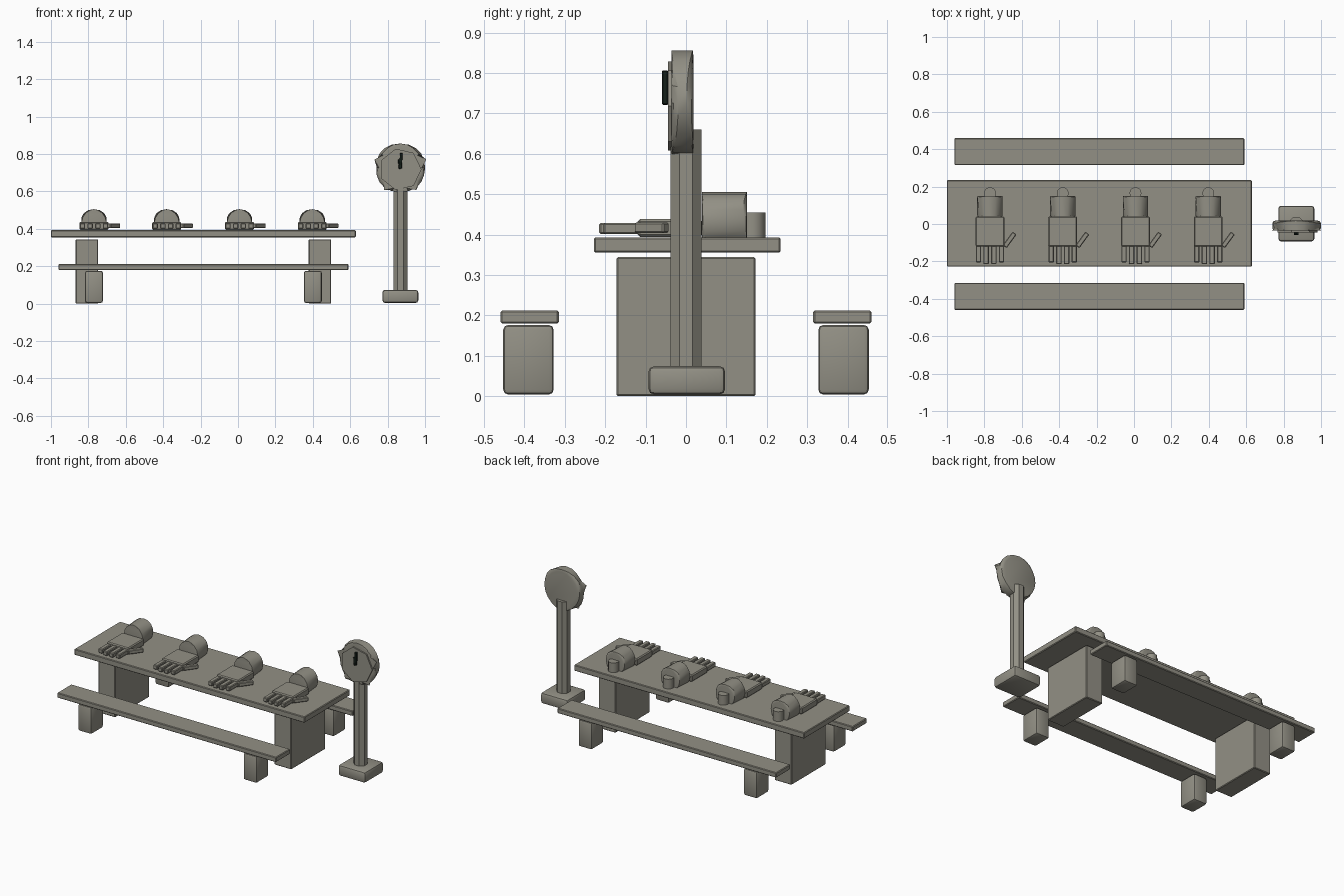
import bpy, bmesh, math
from mathutils import Matrix, Vector

default = bpy.data.objects.get("Cube")
if default:
    bpy.data.objects.remove(default, do_unlink=True)


def make_material(name, rgb):
    mat = bpy.data.materials.new(name)
    mat.use_nodes = True
    colour = (*rgb, 1)
    mat.diffuse_color = colour
    mat.node_tree.nodes["Principled BSDF"].inputs["Base Color"].default_value = colour
    return mat


STONE = make_material("warm grey", (0.29, 0.28, 0.235))
DARK = make_material("near black", (0.008, 0.015, 0.011))


def finish(name, bm, mat, bevel=0.0, segments=1):
    """Bevel the sharp edges, then turn the mesh into a shaded object."""
    if bevel:
        edges = [e for e in bm.edges if e.calc_face_angle(0) > math.radians(50)]
        bmesh.ops.bevel(bm, geom=edges, offset=bevel, segments=segments,
                        profile=0.5, affect='EDGES')
    bmesh.ops.recalc_face_normals(bm, faces=bm.faces)
    mesh = bpy.data.meshes.new(name)
    bm.to_mesh(mesh)
    bm.free()
    mesh.materials.append(mat)
    obj = bpy.data.objects.new(name, mesh)
    bpy.context.collection.objects.link(obj)
    bpy.ops.object.select_all(action='DESELECT')
    obj.select_set(True)
    bpy.context.view_layer.objects.active = obj
    bpy.ops.object.shade_smooth_by_angle(angle=math.radians(35))
    return obj


def box(name, centre, size, mat=STONE, bevel=0.004, segments=1, turn=0, axis='Z'):
    bm = bmesh.new()
    bmesh.ops.create_cube(bm, size=1)
    bm.transform(Matrix.Translation(centre) @ Matrix.Rotation(turn, 4, axis)
                 @ Matrix.Diagonal((*size, 1)))
    return finish(name, bm, mat, bevel, segments)


def cylinder(name, centre, radius, length, axis='Z', sides=16, mat=STONE,
             bevel=0.0, segments=1, spin=0):
    bm = bmesh.new()
    bmesh.ops.create_cone(bm, cap_ends=True, segments=sides,
                          radius1=radius, radius2=radius, depth=length)
    tilt = Matrix.Rotation(math.pi / 2, 4, 'X') if axis == 'Y' else Matrix()
    bm.transform(Matrix.Translation(centre) @ tilt @ Matrix.Rotation(spin, 4, 'Z'))
    return finish(name, bm, mat, bevel, segments)


# Table: slab top on two block supports
MID = -0.185
box("table_top", (MID, 0.003, 0.374), (1.63, 0.462, 0.038))
for side, sx in (("right", -1), ("left", 1)):
    box(f"table_support_{side}", (MID + sx * 0.623, 0, 0.172), (0.12, 0.345, 0.344))

# Benches: a plank on two rounded stumps, front and back
for place, sy in (("front", -1), ("back", 1)):
    box(f"bench_plank_{place}", (MID, sy * 0.387, 0.196), (1.55, 0.144, 0.032))
    for side, sx in (("right", -1), ("left", 1)):
        box(f"bench_leg_{place}_{side}", (MID + sx * 0.585, sy * 0.39, 0.09),
            (0.096, 0.125, 0.172), bevel=0.012, segments=2)

# Four hands resting on the table, fingers toward the front
for i in range(4):
    x = -0.77 + i * 0.389
    box(f"palm_{i}", (x, -0.04, 0.416), (0.155, 0.16, 0.044), bevel=0.006)
    for f in range(4):
        length = 0.1 if f in (1, 2) else 0.09
        box(f"finger_{i}_{f}", (x + (f - 1.5) * 0.041, -0.115 - length / 2, 0.415),
            (0.029, length, 0.028))
    box(f"thumb_{i}", (x + 0.105, -0.085, 0.417), (0.026, 0.09, 0.026),
        turn=math.radians(-36))
    cylinder(f"wrist_{i}", (x, 0.095, 0.435), 0.07, 0.112, axis='Y',
             bevel=0.01, segments=2)
    cylinder(f"wrist_stub_{i}", (x, 0.165, 0.42), 0.032, 0.07, sides=12)

# Post: block base, slim pole and a round dial
POST = 0.868
box("post_base", (POST, 0.002, 0.039), (0.192, 0.19, 0.07), bevel=0.014, segments=2)
cylinder("post_pole", (POST, 0, 0.365), 0.041, 0.59, sides=8, spin=math.pi / 8)
DIAL = Vector((POST, -0.009, 0.726))
cylinder("dial_rim", DIAL, 0.13, 0.054, axis='Y', sides=20, bevel=0.016, segments=2)
cylinder("dial_face", DIAL + Vector((0, -0.029, -0.008)), 0.113, 0.014, axis='Y',
         sides=7, spin=math.pi / 14)

# Two dark pointers on the dial
box("pointer_long", DIAL + Vector((0.003, -0.043, 0.038)), (0.014, 0.014, 0.084),
    DARK, bevel=0.002, turn=math.radians(3), axis='Y')
box("pointer_short", DIAL + Vector((-0.005, -0.042, 0.02)), (0.012, 0.014, 0.05),
    DARK, bevel=0.002, turn=math.radians(-5), axis='Y')
